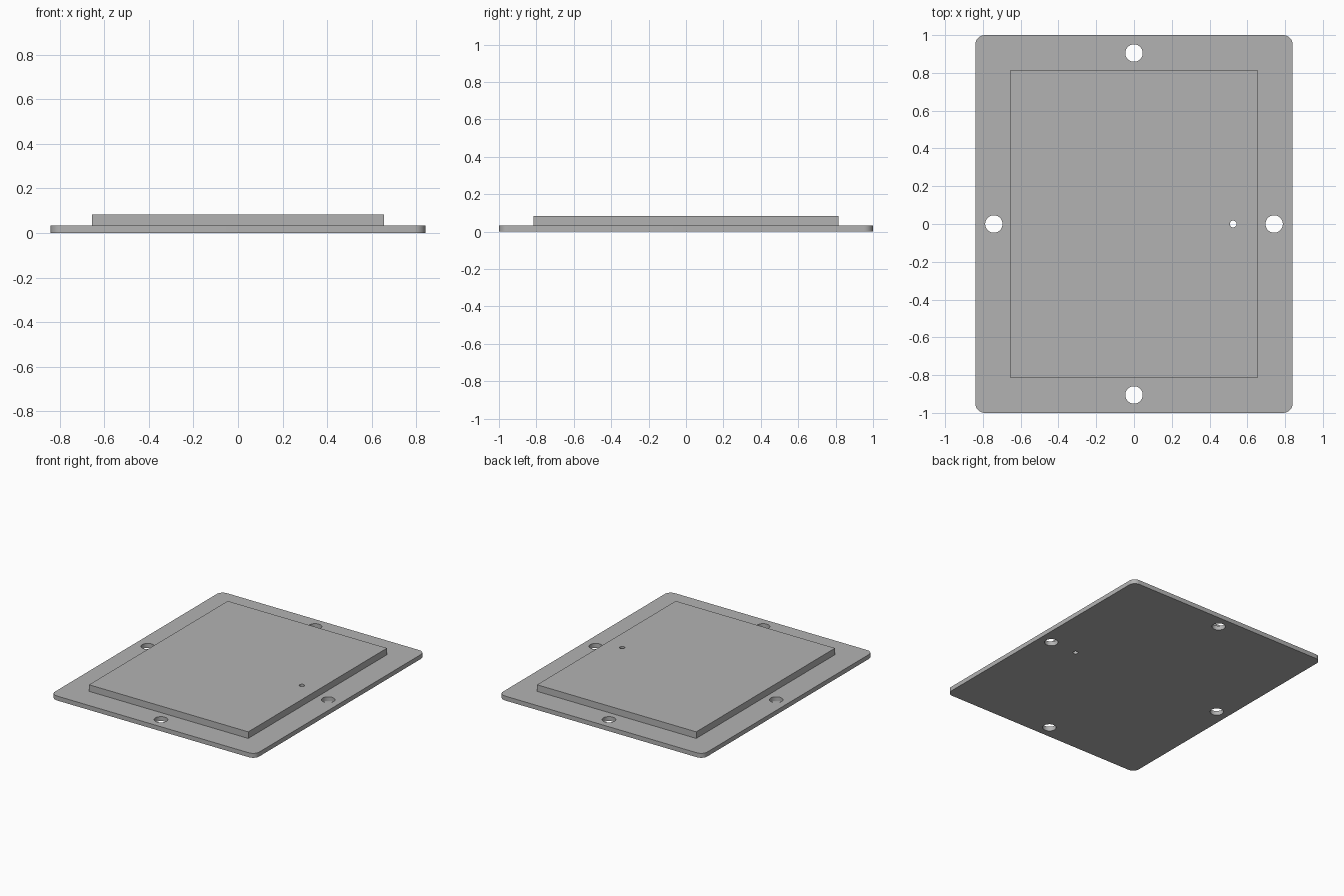
import bpy
import bmesh
import math

cube = bpy.data.objects.get("Cube")
if cube:
    bpy.data.objects.remove(cube, do_unlink=True)

PLATE_TOP, PANEL_TOP = 0.033, 0.082

grey = bpy.data.materials.new("plain grey")
grey.use_nodes = True
colour = (0.45, 0.45, 0.45, 1)
grey.diffuse_color = colour
grey.node_tree.nodes["Principled BSDF"].inputs["Base Color"].default_value = colour


def prism(name, outline, bottom, top):
    """Extrude a flat outline between two heights."""
    bm = bmesh.new()
    face = bm.faces.new([bm.verts.new((x, y, bottom)) for x, y in outline])
    out = bmesh.ops.extrude_face_region(bm, geom=[face])["geom"]
    for v in out:
        if isinstance(v, bmesh.types.BMVert):
            v.co.z = top
    bmesh.ops.recalc_face_normals(bm, faces=bm.faces)
    mesh = bpy.data.meshes.new(name)
    bm.to_mesh(mesh)
    bm.free()
    mesh.materials.append(grey)
    obj = bpy.data.objects.new(name, mesh)
    bpy.context.collection.objects.link(obj)
    return obj


def arc(cx, cy, radius, start, sweep, steps):
    return [(cx + radius * math.cos(start + sweep * i / steps),
             cy + radius * math.sin(start + sweep * i / steps)) for i in range(steps + 1)]


def rounded_rectangle(hx, hy, radius):
    points = []
    for i, (sx, sy) in enumerate([(1, 1), (-1, 1), (-1, -1), (1, -1)]):
        points += arc(sx * (hx - radius), sy * (hy - radius), radius,
                      i * math.pi / 2, math.pi / 2, 8)
    return points


def combine(target, tool, operation):
    """Apply a boolean and discard the tool."""
    tool.hide_render = True
    mod = target.modifiers.new(operation, 'BOOLEAN')
    mod.operation, mod.object, mod.solver = operation, tool, 'EXACT'
    bpy.context.view_layer.objects.active = target
    bpy.ops.object.modifier_apply(modifier=mod.name)
    bpy.data.objects.remove(tool, do_unlink=True)


# Rounded base plate with the raised panel fused on top
plate = prism("cover_plate", rounded_rectangle(0.84, 1.0, 0.05), 0, PLATE_TOP)
panel = prism("raised_panel", [(-0.655, -0.815), (0.655, -0.815), (0.655, 0.815),
                               (-0.655, 0.815)], PLATE_TOP / 2, PANEL_TOP)
combine(plate, panel, 'UNION')

# Four mounting holes and one small pin hole, all right through
holes = [(0.742, 0, 0.046), (-0.742, 0, 0.046), (0, 0.905, 0.046),
         (0, -0.905, 0.046), (0.525, 0, 0.018)]
for x, y, radius in holes:
    circle = arc(x, y, radius, 0, math.tau, 40)[:-1]
    combine(plate, prism("hole_cutter", circle, -0.1, 0.2), 'DIFFERENCE')

# Smooth the hole walls and corners, keep the edges sharp
bpy.ops.object.select_all(action='DESELECT')
plate.select_set(True)
bpy.context.view_layer.objects.active = plate
bpy.ops.object.shade_smooth_by_angle(angle=math.radians(30))
